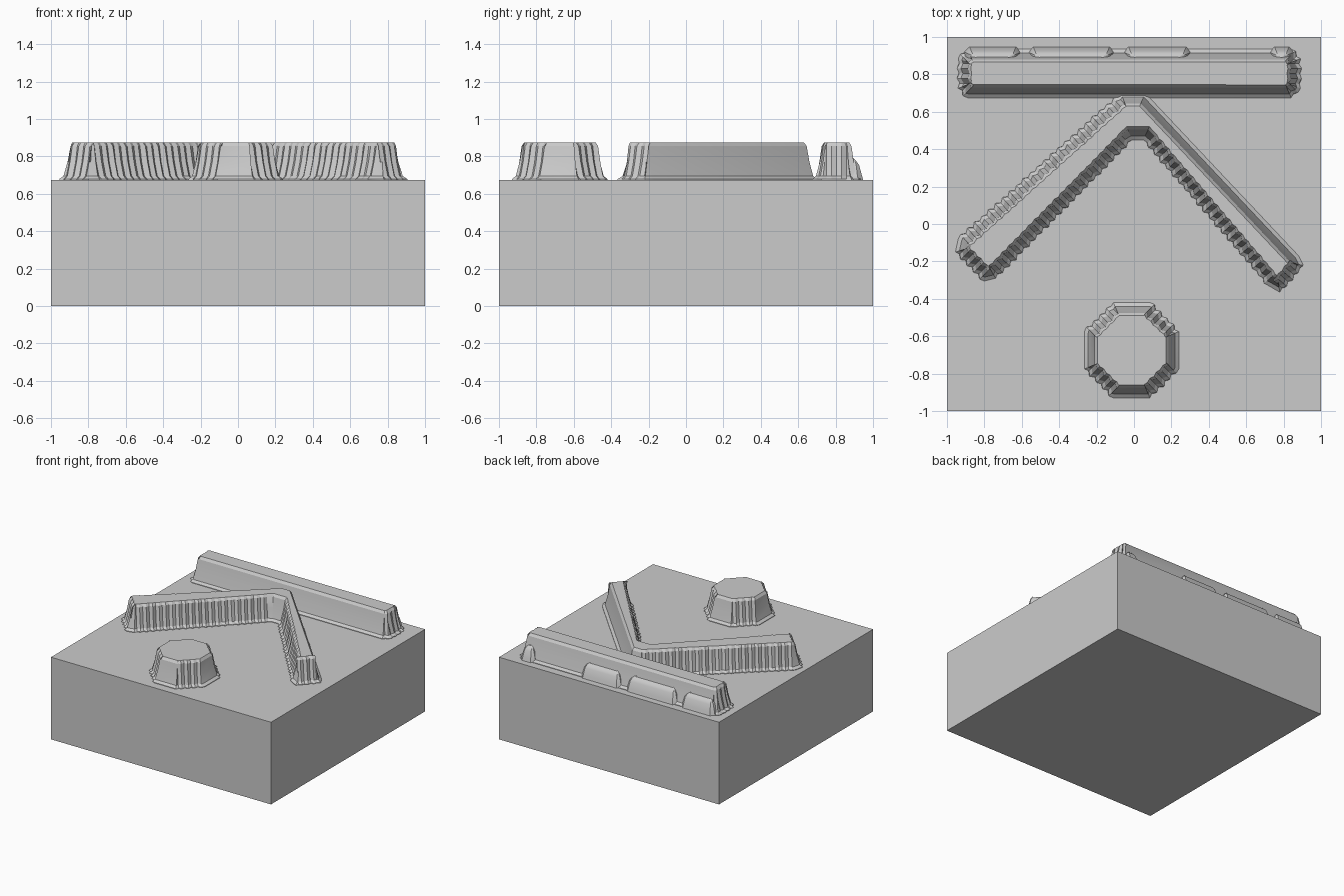
import bpy, bmesh, math, random
from mathutils import Vector

random.seed(4)
if "Cube" in bpy.data.objects:
    bpy.data.objects.remove(bpy.data.objects["Cube"], do_unlink=True)

grey = bpy.data.materials.new("plain grey")
grey.use_nodes = True
grey.diffuse_color = (0.6, 0.6, 0.6, 1)
grey.node_tree.nodes["Principled BSDF"].inputs["Base Color"].default_value = (0.6, 0.6, 0.6, 1)

DECK, TOP = 0.675, 0.875
# wall profile: inward offset, height, strength of the ribs
WALL = [(0, DECK - 0.01, 0), (0, DECK + 0.004, 1), (0.02, 0.695, 1),
        (0.04, 0.77, 1), (0.055, 0.855, 0.8), (0.07, TOP, 0.4)]


def finish(bm, name, smooth=True):
    bmesh.ops.recalc_face_normals(bm, faces=bm.faces)
    mesh = bpy.data.meshes.new(name)
    bm.to_mesh(mesh)
    bm.free()
    mesh.materials.append(grey)
    obj = bpy.data.objects.new(name, mesh)
    bpy.context.collection.objects.link(obj)
    if smooth:
        bpy.ops.object.select_all(action="DESELECT")
        obj.select_set(True)
        bpy.context.view_layer.objects.active = obj
        bpy.ops.object.shade_smooth_by_angle(angle=math.radians(25))
    return obj


def outline_points(corners, ribbed, step):
    """Resample a counter-clockwise outline into (point, inward direction, rib offset)."""
    pts = [Vector(c) for c in corners]
    n = len(pts)
    inward = []
    for i in range(n):
        d = (pts[(i + 1) % n] - pts[i]).normalized()
        inward.append(Vector((-d.y, d.x)))
    result = []
    for i in range(n):
        a, b = pts[i], pts[(i + 1) % n]
        miter = inward[i - 1] + inward[i]
        result.append((a, miter / (1 + inward[i - 1].dot(inward[i])), 0))
        if i in ribbed:
            count = max(2, round((b - a).length / step))
            for k in range(1, count):
                rib = (0.009 if k % 2 else -0.009) * random.uniform(0.5, 1.2)
                result.append((a.lerp(b, k / count), inward[i], rib))
    return result


def mound(name, corners, ribbed=(), step=0.025, wall=WALL):
    """Raised shape with sloping, ribbed walls and a flat top."""
    bm = bmesh.new()
    points = outline_points(corners, ribbed, step)
    rings = []
    for inset, z, strength in wall:
        ring = []
        for p, direction, rib in points:
            q = p + direction * (inset + rib * strength)
            ring.append(bm.verts.new((q.x, q.y, z)))
        rings.append(ring)
    n = len(points)
    for low, high in zip(rings, rings[1:]):
        for i in range(n):
            j = (i + 1) % n
            bm.faces.new((low[i], low[j], high[j], high[i]))
    bm.faces.new(rings[-1])
    bm.faces.new(rings[0][::-1])
    return finish(bm, name)


def chamfered_box(x0, x1, y0, y1, c):
    return [(x0 + c, y0), (x1 - c, y0), (x1, y0 + c), (x1, y1 - c),
            (x1 - c, y1), (x0 + c, y1), (x0, y1 - c), (x0, y0 + c)]


# square block
bm = bmesh.new()
bmesh.ops.create_cube(bm, size=1)
for v in bm.verts:
    v.co = (v.co.x * 2, v.co.y * 2, (v.co.z + 0.5) * DECK)
finish(bm, "base_block", smooth=False)

# long bar along the back, with a lower shoulder behind it
mound("back_bar", chamfered_box(-0.94, 0.89, 0.675, 0.935, 0.05), ribbed=(1, 2, 3, 5, 6, 7))
SHOULDER = [(0, DECK - 0.01, 0), (0.01, 0.7, 0), (0.025, 0.755, 0), (0.04, 0.775, 0), (0.08, 0.8, 0)]
for i, (x0, x1) in enumerate([(-0.91, -0.6), (-0.57, -0.1), (-0.06, 0.31), (0.72, 0.86)]):
    mound(f"bar_shoulder_{i + 1}", chamfered_box(x0, x1, 0.76, 0.95, 0.03), wall=SHOULDER)

# bent chevron pointing to the back
mound("chevron", [(-0.8, -0.305), (-0.74, -0.29), (-0.01, 0.45), (0.05, 0.45),
                  (0.72, -0.33), (0.78, -0.365), (0.905, -0.22), (0.88, -0.17),
                  (0.06, 0.7), (-0.07, 0.7), (-0.94, -0.08), (-0.955, -0.15)],
      ribbed=(1, 3, 5, 9, 11))

# round stud at the front
mound("round_stud", chamfered_box(-0.265, 0.24, -0.93, -0.42, 0.155), ribbed=(1, 3, 5, 7))
